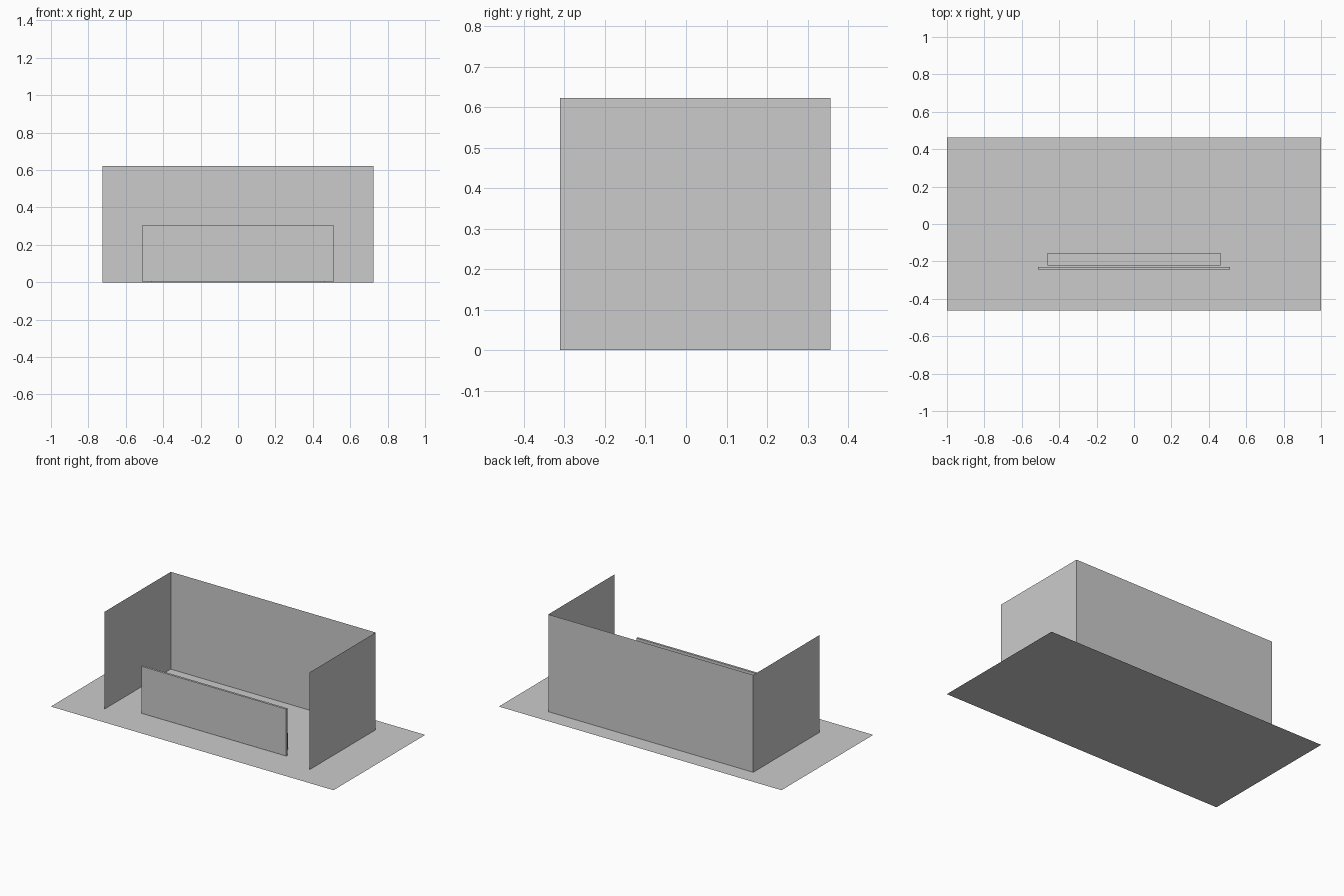
import bpy
import bmesh
from mathutils import Vector

if "Cube" in bpy.data.objects:
    bpy.data.objects.remove(bpy.data.objects["Cube"])


def sheet(name, origin, u, v):
    """Zero-thickness rectangle spanned by u and v from a corner."""
    o, u, v = Vector(origin), Vector(u), Vector(v)
    bm = bmesh.new()
    bm.faces.new([bm.verts.new(p) for p in (o, o + u, o + u + v, o + v)])
    finish(name, bm)


def box(name, lo, hi):
    """Closed axis-aligned box between two corners."""
    bm = bmesh.new()
    bmesh.ops.create_cube(bm, size=1)
    lo, hi = Vector(lo), Vector(hi)
    for vert in bm.verts:
        vert.co = (lo + hi) / 2 + vert.co * (hi - lo)
    finish(name, bm)


def finish(name, bm):
    mesh = bpy.data.meshes.new(name)
    bm.to_mesh(mesh)
    bm.free()
    bpy.context.collection.objects.link(bpy.data.objects.new(name, mesh))


WALL_X, FRONT_Y, BACK_Y, WALL_H = 0.725, -0.311, 0.356, 0.622

# Floor sheet
sheet("floor", (-1, -0.463, 0), (2, 0, 0), (0, 0.926, 0))

# Back and side walls, open towards the front
sheet("back_wall", (-WALL_X, BACK_Y, 0), (2 * WALL_X, 0, 0), (0, 0, WALL_H))
for side, label in ((-1, "left"), (1, "right")):
    sheet(label + "_wall", (side * WALL_X, FRONT_Y, 0),
          (0, BACK_Y - FRONT_Y, 0), (0, 0, WALL_H))

# Upright front panel and the low bar behind it
box("front_panel", (-0.512, -0.244, 0.004), (0.512, -0.230, 0.304))
box("low_bar", (-0.463, -0.221, 0), (0.463, -0.155, 0.105))
